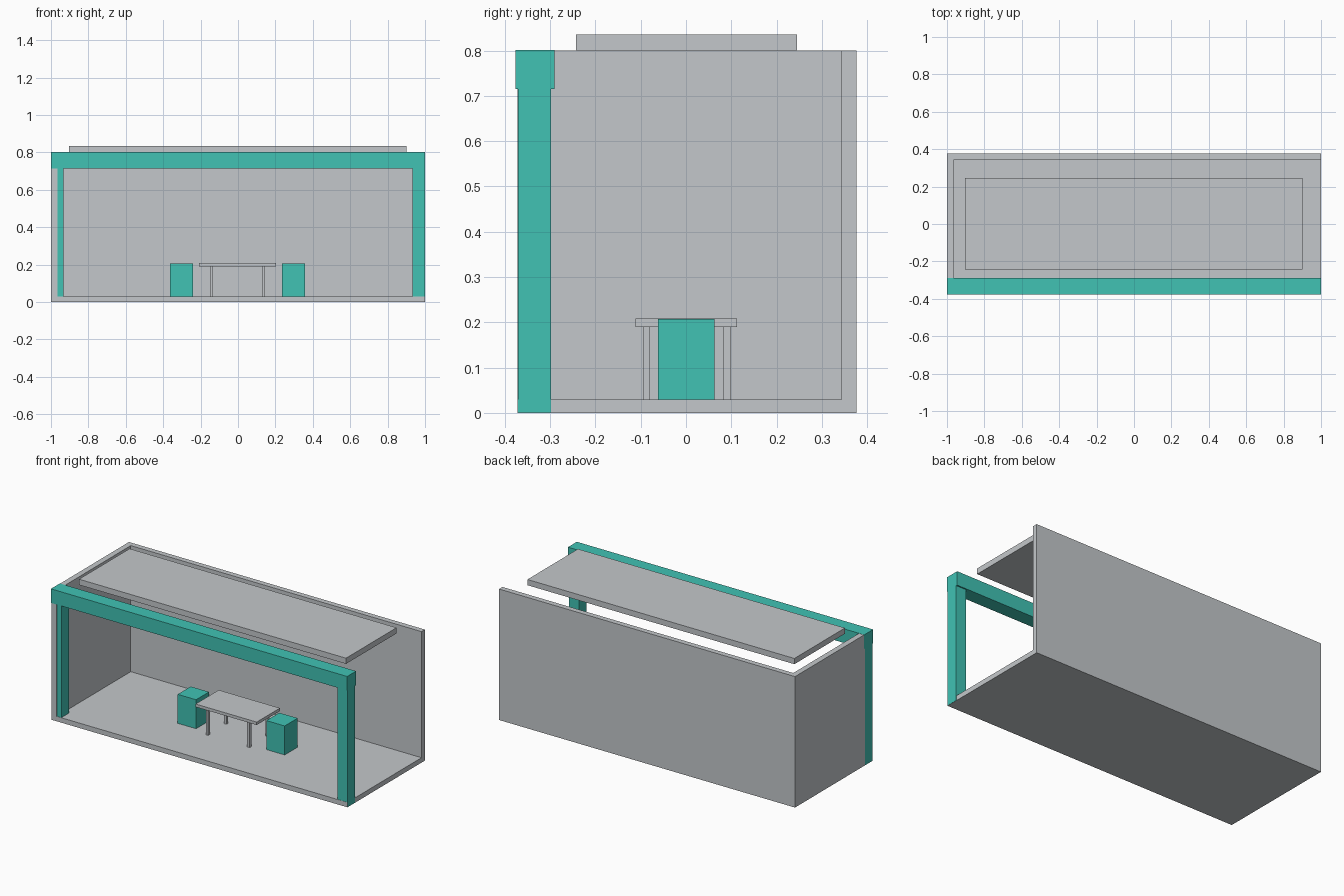
import bpy

if "Cube" in bpy.data.objects:
    bpy.data.objects.remove(bpy.data.objects["Cube"])


def material(name, rgb):
    m = bpy.data.materials.new(name)
    m.diffuse_color = (*rgb, 1)
    m.use_nodes = True
    m.node_tree.nodes["Principled BSDF"].inputs["Base Color"].default_value = m.diffuse_color
    return m


GREY = material("light grey", (0.55, 0.575, 0.595))
TEAL = material("teal", (0.052, 0.54, 0.455))


def box(name, x, y, z, mat):
    """Axis-aligned box from (min, max) ranges."""
    bpy.ops.mesh.primitive_cube_add(size=1)
    o = bpy.context.object
    o.name = name
    for v in o.data.vertices:
        v.co = [r[0] if c < 0 else r[1] for c, r in zip(v.co, (x, y, z))]
    o.data.materials.append(mat)
    return o


FRONT, BACK = -0.372, 0.376
FLOOR = 0.03

# Shell: floor, back wall and left wall
box("floor", (-1, 1), (FRONT, BACK), (0, FLOOR), GREY)
box("back_wall", (-1, 1), (0.343, BACK), (FLOOR, 0.8), GREY)
box("left_wall", (-1, -0.965), (FRONT, 0.343), (FLOOR, 0.8), GREY)

# Front portal frame: its outer faces lie just proud of the shell sides
box("left_post", (-1.001, -0.934), (FRONT + 0.001, -0.298), (0.001, 0.716), TEAL)
box("right_post", (0.932, 1.001), (FRONT + 0.001, -0.298), (0.001, 0.716), TEAL)
box("front_beam", (-1.001, 1.001), (-0.376, -0.29), (0.715, 0.801), TEAL)

# Floating roof panel
box("roof_panel", (-0.904, 0.9), (-0.243, 0.245), (0.8, 0.835), GREY)

# Table
box("table_top", (-0.209, 0.204), (-0.111, 0.113), (0.19, 0.208), GREY)
for i, x in enumerate((-0.143, 0.137)):
    for j, y in enumerate((-0.087, 0.09)):
        box(f"table_leg_{i}{j}", (x - 0.008, x + 0.008), (y - 0.008, y + 0.008),
            (FLOOR, 0.19), GREY)

# Block stools at both ends of the table
for side, x in (("left", -0.302), ("right", 0.297)):
    box(f"{side}_stool", (x - 0.062, x + 0.062), (-0.062, 0.063), (FLOOR, 0.207), TEAL)
